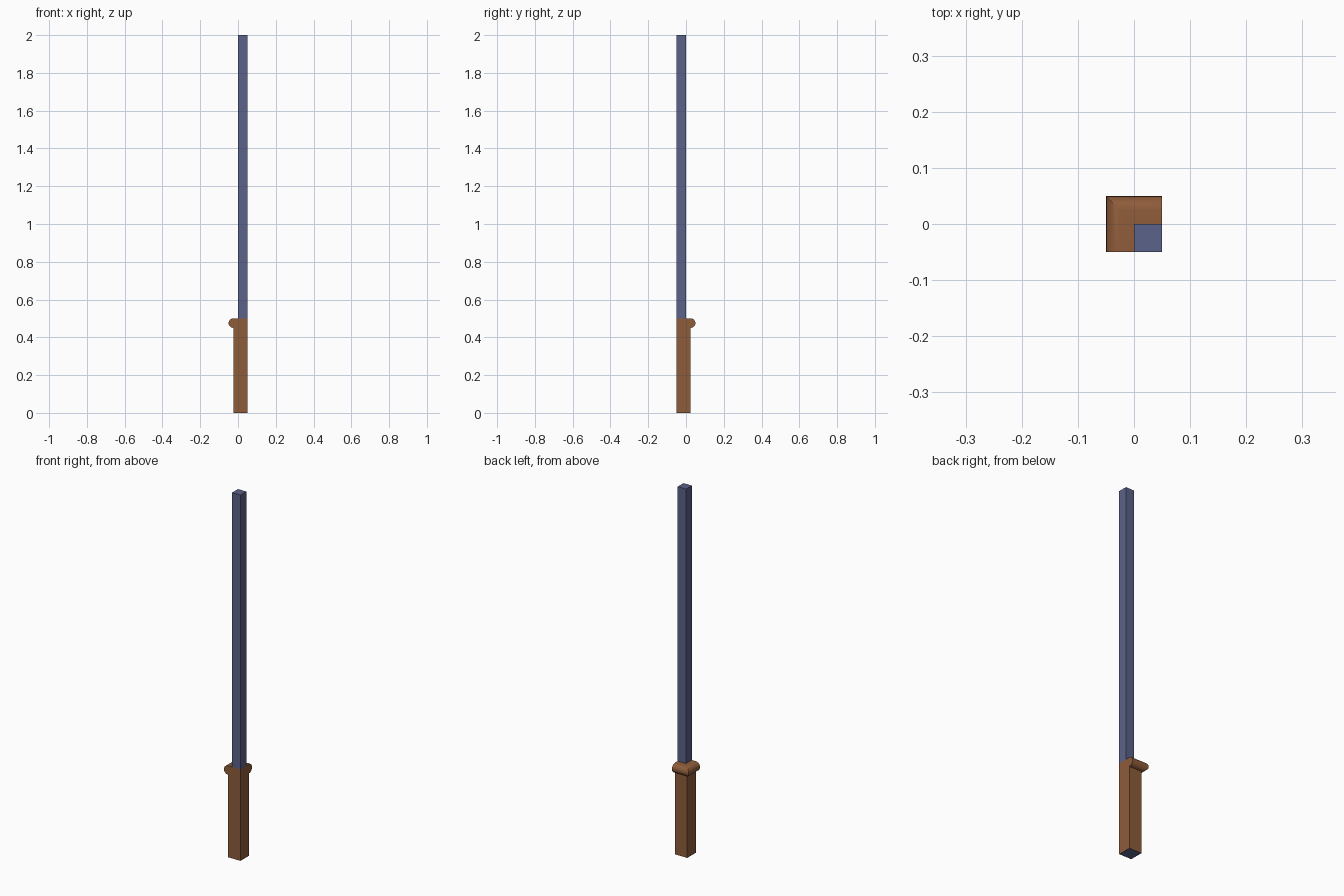
import bpy, bmesh, math

if "Cube" in bpy.data.objects:
    bpy.data.objects.remove(bpy.data.objects["Cube"])


def material(name, rgb):
    m = bpy.data.materials.new(name)
    m.diffuse_color = (*rgb, 1.0)
    m.use_nodes = True
    m.node_tree.nodes["Principled BSDF"].inputs["Base Color"].default_value = m.diffuse_color
    return m


BLUE = material("slate blue", (0.105, 0.122, 0.25))
BROWN = material("wood brown", (0.27, 0.107, 0.042))


def corner_stack(name, levels, mats, cap_bottom=False, cap_top=False):
    """Stack rectangles that share the front right edge and grow left and back."""
    bm = bmesh.new()
    rings = []
    for d, z in levels:
        corners = ((-d, -0.05), (0.05, -0.05), (0.05, d), (-d, d))
        rings.append([bm.verts.new((x, y, z)) for x, y in corners])
    for low, high in zip(rings, rings[1:]):
        for i in range(4):
            j = (i + 1) % 4
            quad = [low[i], low[j], high[j], high[i]]
            # the two fixed sides vanish where the step is purely horizontal
            pts = {tuple(round(c, 6) for c in v.co) for v in quad}
            if len(pts) == 4 and not (low[0].co.z == high[0].co.z and i in (0, 1)):
                bm.faces.new(quad)
    if cap_bottom:
        f = bm.faces.new(rings[0][::-1])
        f.material_index = len(mats) - 1
    if cap_top:
        bm.faces.new(rings[-1])
    bmesh.ops.remove_doubles(bm, verts=bm.verts[:], dist=1e-6)
    me = bpy.data.meshes.new(name)
    bm.to_mesh(me)
    bm.free()
    for m in mats:
        me.materials.append(m)
    me.shade_smooth()
    me.set_sharp_from_angle(angle=math.radians(30))
    ob = bpy.data.objects.new(name, me)
    bpy.context.collection.objects.link(ob)
    return ob


# wooden base with a half-round rail along the left and back, blue underside
R, N = 0.025, 10
rail = [(R + R * math.cos(a), 0.475 + R * math.sin(a))
        for a in (-math.pi / 2 + math.pi * i / N for i in range(N))]
corner_stack("wainscot_base", [(R, 0.0)] + rail + [(R, 0.5), (0.0, 0.5)],
             [BROWN, BLUE], cap_bottom=True)

# upper post
corner_stack("upper_post", [(0.0, 0.5), (0.0, 2.0)], [BLUE], cap_top=True)
